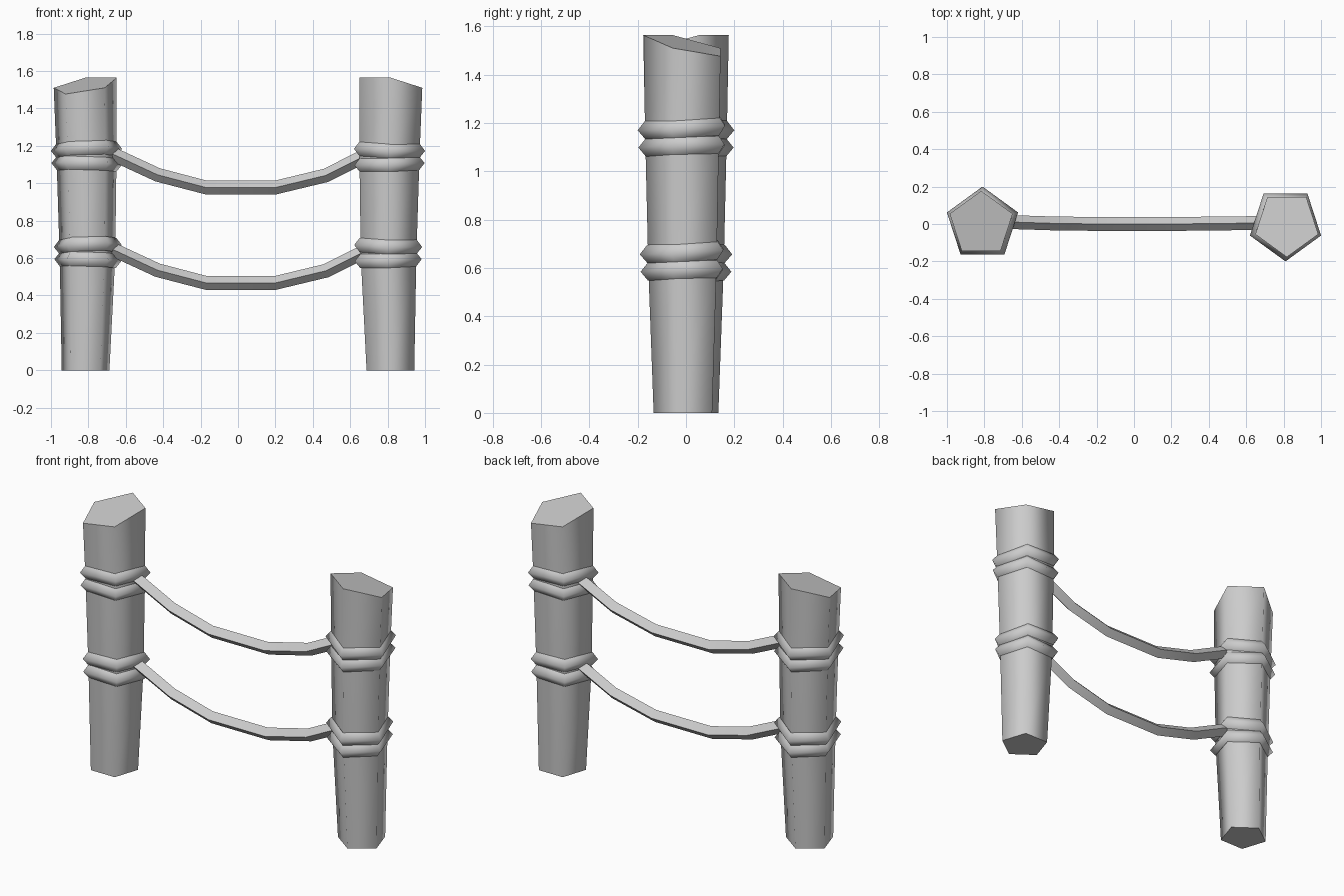
import bpy, bmesh, math
from mathutils import Vector

if "Cube" in bpy.data.objects:
    bpy.data.objects.remove(bpy.data.objects["Cube"])


def finish(name, bm, sharp=()):
    bmesh.ops.recalc_face_normals(bm, faces=bm.faces[:])
    for f in bm.faces:
        f.smooth = True
    for e in bm.edges:
        if len(e.link_faces) == 2 and e.calc_face_angle() > math.radians(77):
            e.smooth = False
    for f in sharp:
        f.smooth = False
        for e in f.edges:
            e.smooth = False
    me = bpy.data.meshes.new(name)
    bm.to_mesh(me)
    bm.free()
    ob = bpy.data.objects.new(name, me)
    bpy.context.collection.objects.link(ob)
    return ob


def skin(bm, loops, closed=False):
    # bridges successive vertex loops with quads
    n = len(loops[0])
    pairs = list(zip(loops, loops[1:])) + ([(loops[-1], loops[0])] if closed else [])
    for a, b in pairs:
        for i in range(n):
            bm.faces.new((a[i], a[(i + 1) % n], b[(i + 1) % n], b[i]))


def corner(i):
    a = math.radians(90 + 72 * i)
    return math.cos(a), math.sin(a)


def post(name, side):
    # five-sided tapered post with a slanted cut top; side -1 = left, 1 = right
    bm = bmesh.new()
    loops = []
    for z, r, cx in ((0, .134, -.815), (.6, .156, -.805), (1.15, .169, -.81), (None, .177, -.817)):
        loop = []
        for i in range(5):
            x, y = corner(i)
            x, y = x * r, y * r
            h = 1.525 + .16 * x + .22 * y if z is None else z
            loop.append(bm.verts.new((-side * (cx + x), -side * y, h)))
        loops.append(loop)
    skin(bm, loops)
    caps = [bm.faces.new(loops[0]), bm.faces.new(loops[-1])]
    return finish(name, bm, caps)


def binding(name, side, z, r, tilt_x, tilt_y, cx):
    # five-sided rope wrap with a diamond section
    bm = bmesh.new()
    loops = []
    for i in range(5):
        x, y = corner(i)
        loop = []
        for dr, dz in ((.031, 0), (0, .038), (-.04, 0), (0, -.038)):
            px, py = x * (r + dr), y * (r + dr)
            loop.append(bm.verts.new((-side * (cx + px), -side * py,
                                      z + dz + tilt_x * px + tilt_y * py)))
        loops.append(loop)
    skin(bm, loops, True)
    return finish(name, bm)


def rope(name, drop):
    # sagging rope with a diamond section
    path = [Vector(p) for p in ((-.72, .012, 1.177), (-.65, .01, 1.147), (-.43, .003, 1.045),
            (-.17, 0, .977), (.2, 0, .977), (.47, .003, 1.042), (.65, .005, 1.132), (.72, .006, 1.165))]
    bm = bmesh.new()
    loops = []
    for i, p in enumerate(path):
        t = (path[min(i + 1, len(path) - 1)] - path[max(i - 1, 0)]).normalized()
        up = Vector((-t.z, 0, t.x))
        side = Vector((0, 1, 0))
        c = p - Vector((0, 0, drop))
        loops.append([bm.verts.new(c + d * .037) for d in (side, up, -side, -up)])
    skin(bm, loops)
    caps = [bm.faces.new(loops[0]), bm.faces.new(loops[-1])]
    return finish(name, bm, caps)


for side, label in ((-1, "left"), (1, "right")):
    post(label + "_post", side)
    for level, z, r, cx in (("upper", 1.182, .169, -.81), ("lower", .668, .16, -.803)):
        binding(f"{label}_{level}_binding_top", side, z, r, .03, -.06, cx)
        binding(f"{label}_{level}_binding_bottom", side, z - .078, r - .003, -.03, -.03, cx)

rope("upper_rope", 0)
rope("lower_rope", .51)
